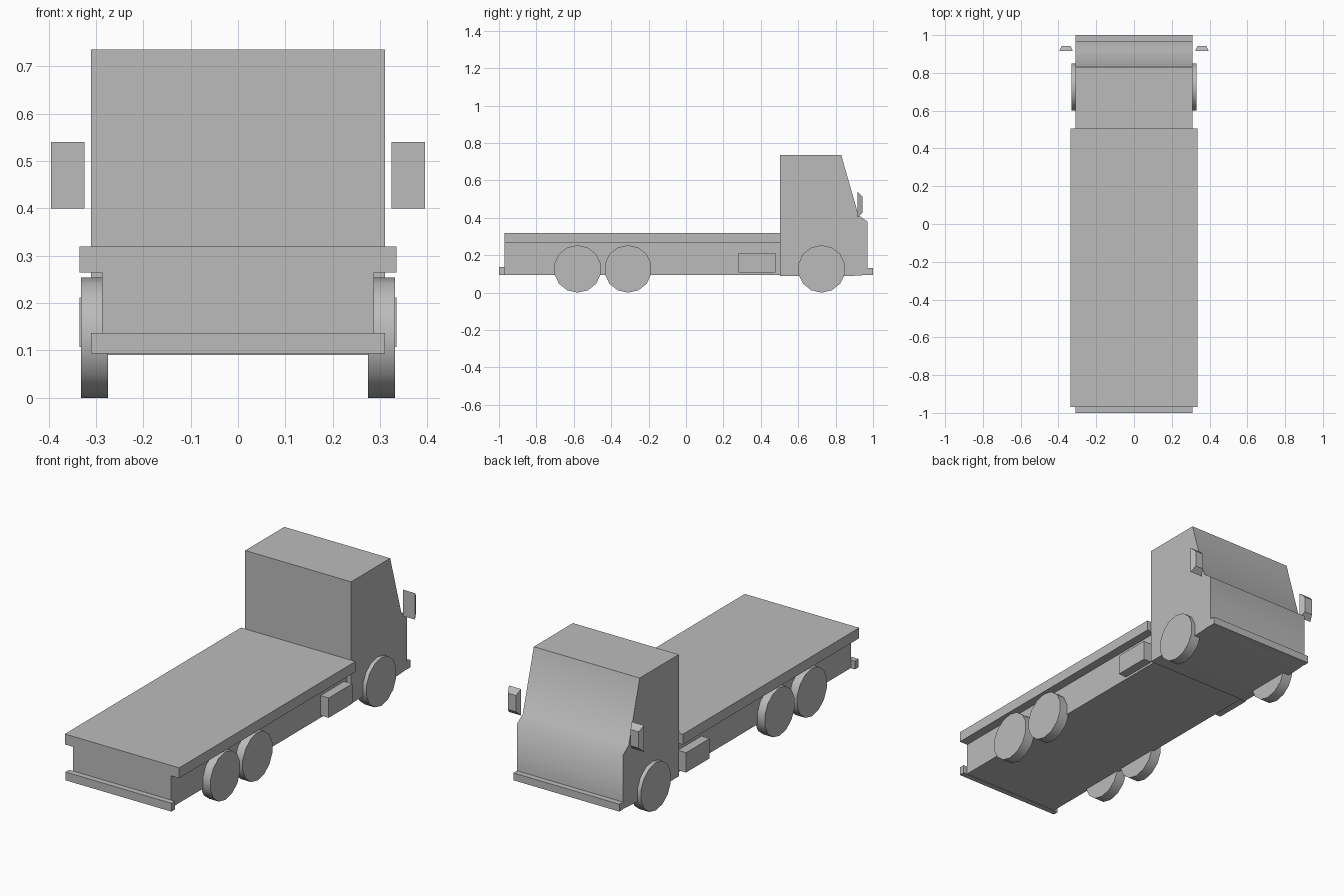
import bpy, bmesh, math
from mathutils import Matrix

if "Cube" in bpy.data.objects:
    bpy.data.objects.remove(bpy.data.objects["Cube"], do_unlink=True)

paint = bpy.data.materials.new("plain_grey")
paint.use_nodes = True
GREY = (0.5, 0.5, 0.5, 1)
paint.diffuse_color = GREY
paint.node_tree.nodes["Principled BSDF"].inputs["Base Color"].default_value = GREY


def finish(name, bm, smooth=None):
    bmesh.ops.recalc_face_normals(bm, faces=bm.faces)
    mesh = bpy.data.meshes.new(name)
    bm.to_mesh(mesh)
    bm.free()
    mesh.materials.append(paint)
    obj = bpy.data.objects.new(name, mesh)
    bpy.context.collection.objects.link(obj)
    if smooth:
        bpy.ops.object.select_all(action='DESELECT')
        obj.select_set(True)
        bpy.context.view_layer.objects.active = obj
        bpy.ops.object.shade_smooth_by_angle(angle=math.radians(smooth))
    return obj


def box(name, x, y, z):
    """Box from (low, high) pairs on each axis."""
    bm = bmesh.new()
    bmesh.ops.create_cube(bm, size=1)
    for v in bm.verts:
        v.co = [pair[int(c > 0)] for c, pair in zip(v.co, (x, y, z))]
    return finish(name, bm)


def wheel(name, x, y):
    bm = bmesh.new()
    turn = Matrix.Rotation(math.pi / 2, 4, 'Y')
    bmesh.ops.create_cone(bm, cap_ends=True, segments=14, radius1=0.127, radius2=0.127,
                          depth=0.057, matrix=Matrix.Translation((x, y, 0.127)) @ turn)
    # Put a vertex at the ground
    low = min(v.co.z for v in bm.verts)
    if low > 0.001:
        bmesh.ops.rotate(bm, verts=bm.verts, cent=(x, y, 0.127),
                         matrix=Matrix.Rotation(math.pi / 14, 3, 'X'))
    return finish(name, bm, 40)


# Load bed, frame and rear bumper
box("load_bed", (-0.335, 0.335), (-0.97, 0.505), (0.265, 0.32))
box("chassis", (-0.287, 0.287), (-0.97, 0.505), (0.095, 0.265))
box("rear_bumper", (-0.31, 0.31), (-1, -0.97), (0.093, 0.137))

# Cab, a side profile extruded across
profile = [(0.503, 0.09), (0.503, 0.735), (0.83, 0.735), (0.922, 0.415),
           (0.97, 0.38), (0.97, 0.095), (0.895, 0.09)]
bm = bmesh.new()
side = bm.faces.new([bm.verts.new((-0.31, y, z)) for y, z in profile])
out = bmesh.ops.extrude_face_region(bm, geom=[side])
bmesh.ops.translate(bm, vec=(0.62, 0, 0),
                    verts=[g for g in out["geom"] if isinstance(g, bmesh.types.BMVert)])
finish("cab", bm, 60)
box("front_bumper", (-0.31, 0.31), (0.968, 1), (0.093, 0.132))

for label, s in (("left", 1), ("right", -1)):
    # Wheels
    for part, y in (("front", 0.725), ("middle", -0.31), ("rear", -0.58)):
        wheel(f"{part}_wheel_{label}", s * 0.303, y)
    # Side locker
    box(f"side_locker_{label}", sorted((s * 0.28, s * 0.335)), (0.28, 0.478), (0.107, 0.212))
    # Mirror with a tapered front
    mirror = box(f"mirror_{label}", sorted((s * 0.324, s * 0.395)), (0.916, 0.943), (0.4, 0.54))
    for v in mirror.data.vertices:
        if v.co.y > 0.93:
            v.co.x += 0.012 if v.co.x < s * 0.36 else -0.012
            v.co.z += 0.027 if v.co.z < 0.47 else -0.027
